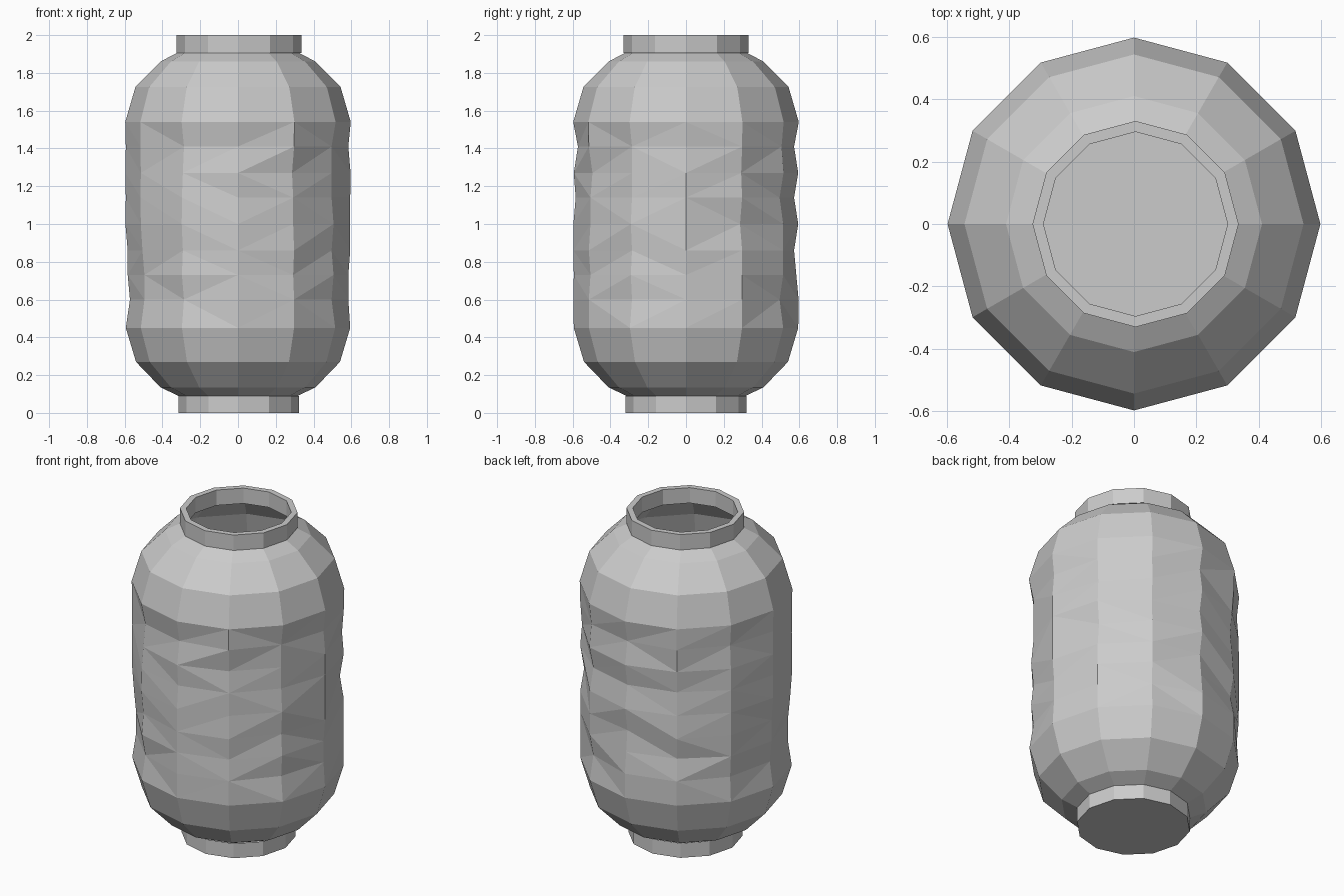
import bpy, bmesh, random
from math import cos, sin, pi

if "Cube" in bpy.data.objects:
    bpy.data.objects.remove(bpy.data.objects["Cube"])

random.seed(4)
N = 12


def lathe(name, profile, wobble=None, close=False, cap=False, offset=(0, 0)):
    """Spin (radius, z) points into a 12-sided, flat-shaded shell."""
    bm = bmesh.new()
    rings = []
    for r, z in profile:
        ring = []
        for i in range(N):
            rr = r
            if wobble and wobble[0] < z < wobble[1]:
                rr += random.choice((-0.018, -0.006, 0.004, 0.006))
            a = 2 * pi * i / N
            ring.append(bm.verts.new((offset[0] + rr * cos(a), offset[1] + rr * sin(a), z)))
        rings.append(ring)
    pairs = list(zip(rings, rings[1:]))
    if close:
        pairs.append((rings[-1], rings[0]))
    for lo, hi in pairs:
        for i in range(N):
            j = (i + 1) % N
            q = (lo[i], lo[j], hi[j], hi[i])
            if wobble:
                # crumpled paper: random diagonal per panel
                k = random.randint(0, 1)
                q = q[k:] + q[:k]
                bm.faces.new((q[0], q[1], q[2]))
                bm.faces.new((q[0], q[2], q[3]))
            else:
                bm.faces.new(q)
    if cap:
        bm.faces.new(list(reversed(rings[0])))
    if close or cap:
        bmesh.ops.recalc_face_normals(bm, faces=bm.faces)
    me = bpy.data.meshes.new(name)
    bm.to_mesh(me)
    bm.free()
    ob = bpy.data.objects.new(name, me)
    bpy.context.collection.objects.link(ob)
    return ob


# Paper shade: open shell with lightly crumpled side walls
shoulder = [(0.315, 0.09), (0.41, 0.135), (0.54, 0.27), (0.594, 0.45)]
middle = [(0.59, z) for z in (0.60, 0.73, 0.86, 1.0, 1.14, 1.27, 1.41)]
top = [(0.597, 1.54), (0.543, 1.725), (0.41, 1.86), (0.325, 1.905)]
lathe("paper_shade", shoulder + middle + top, wobble=(0.5, 1.5))

# Open collar at the top
lathe("top_collar", [(0.33, 1.905), (0.33, 2.0), (0.295, 2.0), (0.295, 1.905)],
      close=True, offset=(0.005, 0))

# Closed base collar
lathe("base_collar", [(0.32, 0.0), (0.32, 0.09)], cap=True, offset=(0.004, 0))
